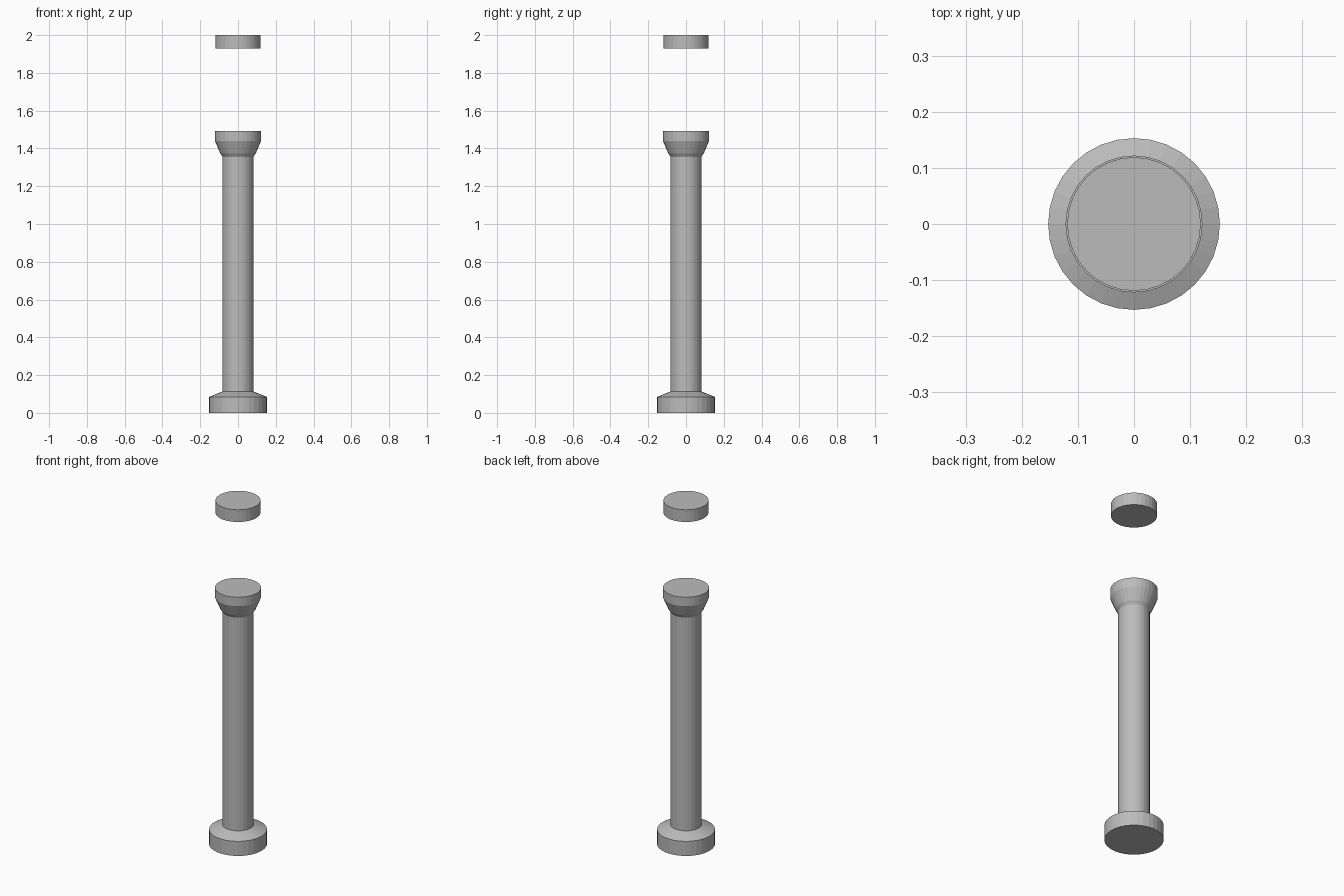
import bpy, bmesh
from math import cos, sin, tau

if "Cube" in bpy.data.objects:
    bpy.data.objects.remove(bpy.data.objects["Cube"])

SIDES = 32

grey = bpy.data.materials.new("dark_grey")
grey.diffuse_color = (0.5, 0.5, 0.5, 1)
grey.use_nodes = True
grey.node_tree.nodes["Principled BSDF"].inputs["Base Color"].default_value = grey.diffuse_color


def lathe(name, profile):
    """Closed turned solid from (radius, height) pairs, bottom to top."""
    bm = bmesh.new()
    rings = [[bm.verts.new((r * cos(tau * i / SIDES), r * sin(tau * i / SIDES), z))
              for i in range(SIDES)] for r, z in profile]
    for low, high in zip(rings, rings[1:]):
        for i in range(SIDES):
            j = (i + 1) % SIDES
            bm.faces.new((low[i], low[j], high[j], high[i]))
    bm.faces.new(rings[0][::-1])
    bm.faces.new(rings[-1])
    mesh = bpy.data.meshes.new(name)
    bm.to_mesh(mesh)
    bm.free()
    mesh.materials.append(grey)
    obj = bpy.data.objects.new(name, mesh)
    bpy.context.collection.objects.link(obj)
    return obj


# Column: base with sloped shoulder, plain shaft, flared capital
lathe("column", [(0.153, 0), (0.153, 0.085), (0.082, 0.113),
                 (0.082, 1.355), (0.086, 1.362), (0.094, 1.373),
                 (0.122, 1.44), (0.122, 1.492)])

# Separate disc floating above the column
lathe("floating_disc", [(0.119, 1.929), (0.119, 2.0)])
